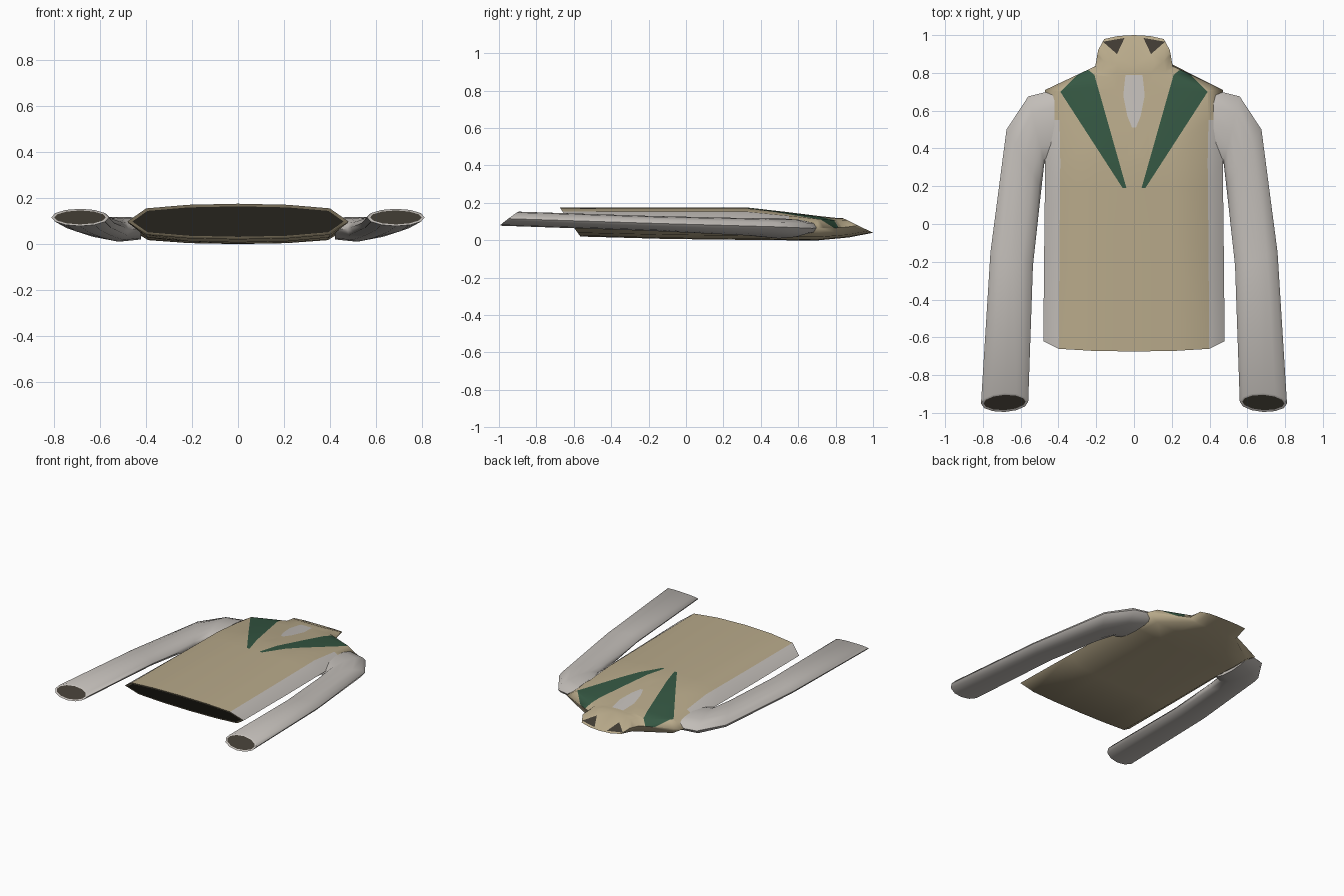
import bpy, bmesh, math
from mathutils import Vector

if "Cube" in bpy.data.objects:
    bpy.data.objects.remove(bpy.data.objects["Cube"])


def material(name, rgb):
    m = bpy.data.materials.new(name)
    m.diffuse_color = (*rgb, 1)
    m.use_nodes = True
    m.node_tree.nodes["Principled BSDF"].inputs["Base Color"].default_value = m.diffuse_color
    return m


TAN, GREY, GREEN, DARK = range(4)
MATS = [material("tan cloth", (0.48, 0.40, 0.255)),
        material("pale grey cloth", (0.54, 0.51, 0.48)),
        material("green trim", (0.035, 0.095, 0.055)),
        material("dark lining", (0.05, 0.043, 0.032))]

# unit cross-sections (across, up)
QUARTER = [(1, 0), (0.83, 0.74), (0.45, 0.94)]
BODY = (QUARTER + [(0, 1)] + [(-a, s) for a, s in QUARTER[::-1]]
        + [(-a, -s) for a, s in QUARTER[1:]] + [(0, -1)]
        + [(a, -s) for a, s in QUARTER[:0:-1]])
ROUND = [(math.cos(i * math.pi / 6), math.sin(i * math.pi / 6)) for i in range(12)]


def loft(sections, profile):
    """Skin a tube; a section is (inner xy, outer xy, z low, z high, y tilt)."""
    bm = bmesh.new()
    rings = []
    for p, q, lo, hi, tilt in sections:
        mid, half = (Vector(p) + Vector(q)) / 2, (Vector(q) - Vector(p)) / 2
        rings.append([bm.verts.new((mid.x + a * half.x, mid.y + a * half.y + s * tilt,
                                    (lo + hi) / 2 + s * (hi - lo) / 2)) for a, s in profile])
    n = len(profile)
    for r, t in zip(rings, rings[1:]):
        for i in range(n):
            bm.faces.new((r[i], r[(i + 1) % n], t[(i + 1) % n], t[i]))
    caps = [bm.faces.new(rings[0]), bm.faces.new(rings[-1])]
    bmesh.ops.recalc_face_normals(bm, faces=bm.faces[:])
    return bm, caps


def paint(bm, poly, index):
    """Cut a convex outline, seen from above, into the upper faces and colour it."""
    pts = [Vector(p) for p in poly]
    c = sum(pts, Vector((0, 0))) / len(pts)
    edges = list(zip(pts, pts[1:] + pts[:1]))

    def touches(f):
        return f.normal.z > 0.05 and all(
            min(v.co[k] for v in f.verts) < max(p[k] for p in pts)
            and max(v.co[k] for v in f.verts) > min(p[k] for p in pts) for k in (0, 1))

    def side(p, a, b):
        return (b - a).cross(p - a)

    for a, b in edges:
        bm.normal_update()
        faces = [f for f in bm.faces if touches(f)]
        geom = faces + list({e for f in faces for e in f.edges}) + list({v for f in faces for v in f.verts})
        d = b - a
        bmesh.ops.bisect_plane(bm, geom=geom, dist=1e-5, plane_co=(a.x, a.y, 0),
                               plane_no=(d.y, -d.x, 0))
    bm.normal_update()
    for f in bm.faces:
        m = f.calc_center_median().xy
        if f.normal.z > 0.05 and all(side(m, a, b) * side(c, a, b) > 0 for a, b in edges):
            f.material_index = index


def line_opening(bm, face, rim):
    """Dark lining inside a rim of cloth."""
    bmesh.ops.inset_individual(bm, faces=[face], thickness=rim, use_even_offset=True)
    face.material_index = DARK


def finish(bm, name):
    me = bpy.data.meshes.new(name)
    bm.to_mesh(me)
    bm.free()
    for m in MATS:
        me.materials.append(m)
    ob = bpy.data.objects.new(name, me)
    bpy.context.collection.objects.link(ob)
    bpy.ops.object.select_all(action='DESELECT')
    ob.select_set(True)
    bpy.context.view_layer.objects.active = ob
    bpy.ops.object.shade_smooth_by_angle(angle=math.radians(60))
    return ob


# torso and collar: (y, half width, z low, z high, tilt) from hem to neck
BODY_RINGS = [(-0.62, 0.48, 0.02, 0.175, -0.055), (-0.1, 0.475, 0.007, 0.175, 0),
              (0.33, 0.47, 0.002, 0.175, 0), (0.55, 0.475, 0, 0.15, 0),
              (0.71, 0.47, 0, 0.13, 0), (0.835, 0.205, 0.015, 0.12, -0.035),
              (0.92, 0.19, 0.04, 0.118, -0.08)]
bm, (hem, neck) = loft([((-w, y), (w, y), lo, hi, t) for y, w, lo, hi, t in BODY_RINGS], BODY)

# pale side panels on the upper side
for f in bm.faces:
    c = f.calc_center_median()
    if f.normal.z > 0 and abs(c.x) > 0.4 and c.y < 0.5:
        f.material_index = GREY
line_opening(bm, hem, 0.014)

# shirt front, green lapels and the shaded corners of the collar
paint(bm, [(-0.045, 0.79), (0.045, 0.79), (0.057, 0.68), (0.035, 0.57), (0.01, 0.51),
           (-0.01, 0.51), (-0.035, 0.57), (-0.057, 0.68)], GREY)
for s in (1, -1):
    paint(bm, [(s * x, y) for x, y in
               [(0.39, 0.70), (0.26, 0.83), (0.21, 0.79), (0.04, 0.19), (0.06, 0.19)]], GREEN)
    paint(bm, [(s * x, y) for x, y in [(0.05, 0.985), (0.165, 0.965), (0.09, 0.90)]], DARK)
finish(bm, "jacket_body")

# sleeves, from the shoulder to the cuff
bm, (root, cuff) = loft([((0.42, 0.34), (0.42, 0.71), 0.02, 0.115, 0),
                         ((0.475, 0.32), (0.56, 0.675), 0.01, 0.118, 0),
                         ((0.49, 0.19), (0.675, 0.50), 0.025, 0.118, 0),
                         ((0.535, -0.22), (0.76, -0.15), 0.05, 0.13, 0),
                         ((0.56, -0.94), (0.81, -0.95), 0.078, 0.153, 0.05)], ROUND)
for f in bm.faces:
    f.material_index = GREY
line_opening(bm, cuff, 0.012)
sleeves = finish(bm, "sleeves")
sleeves.modifiers.new("Mirror", 'MIRROR').use_mirror_merge = False
